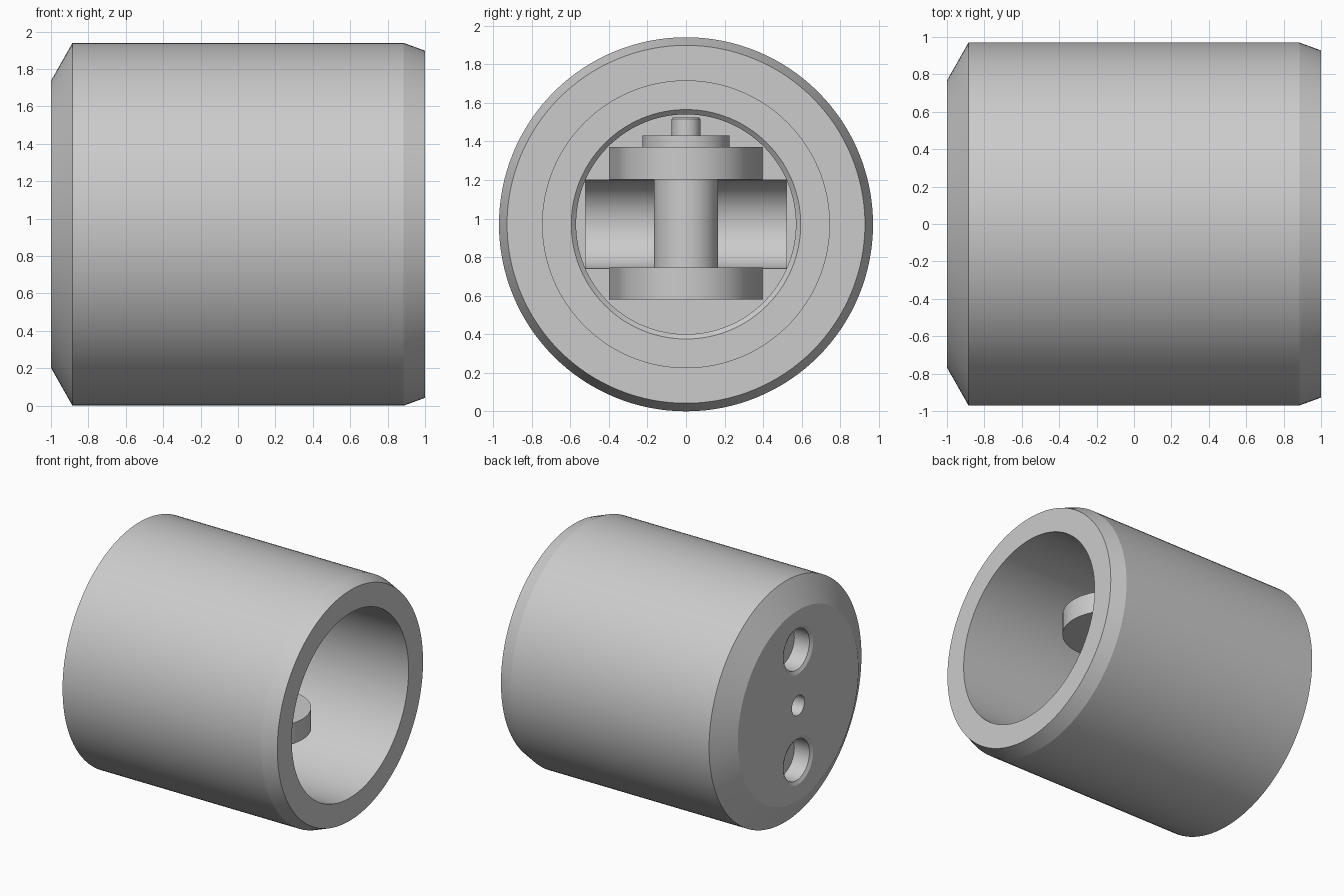
import bpy, bmesh
from math import pi, sin, cos, radians

if "Cube" in bpy.data.objects:
    bpy.data.objects.remove(bpy.data.objects["Cube"])

ZC = 0.97       # height of the main axis
FLOOR = -0.16   # x of the recess floor
PIVOT = 0.225   # x of the pivot pin


def finish(ob, angle=20):
    bpy.ops.object.select_all(action='DESELECT')
    ob.select_set(True)
    bpy.context.view_layer.objects.active = ob
    bpy.ops.object.shade_smooth_by_angle(angle=radians(angle))


def from_bmesh(name, bm):
    bmesh.ops.recalc_face_normals(bm, faces=bm.faces[:])
    me = bpy.data.meshes.new(name)
    bm.to_mesh(me)
    bm.free()
    ob = bpy.data.objects.new(name, me)
    bpy.context.collection.objects.link(ob)
    return ob


def lathe(name, profile, axis='X', loc=(0, 0, ZC), steps=128):
    """Revolve (along, radius) points about the x or z axis."""
    bm = bmesh.new()
    pts = [(a, 0, r) if axis == 'X' else (r, 0, a) for a, r in profile]
    vs = [bm.verts.new(p) for p in pts]
    es = [bm.edges.new(p) for p in zip(vs, vs[1:])]
    ax = (1, 0, 0) if axis == 'X' else (0, 0, 1)
    bmesh.ops.spin(bm, geom=vs + es, cent=(0, 0, 0), axis=ax,
                   angle=2 * pi, steps=steps, use_merge=False)
    bmesh.ops.remove_doubles(bm, verts=bm.verts[:], dist=1e-5)
    bmesh.ops.translate(bm, verts=bm.verts[:], vec=loc)
    return from_bmesh(name, bm)


def prism(name, pts, vec):
    """Extrude a flat outline along a vector."""
    bm = bmesh.new()
    f = bm.faces.new([bm.verts.new(p) for p in pts])
    ext = bmesh.ops.extrude_face_region(bm, geom=[f], use_keep_orig=True)
    moved = [g for g in ext['geom'] if isinstance(g, bmesh.types.BMVert)]
    bmesh.ops.translate(bm, verts=moved, vec=vec)
    return from_bmesh(name, bm)


def cut(ob, cutter):
    cutter.hide_render = True
    mod = ob.modifiers.new("cut", 'BOOLEAN')
    mod.operation, mod.solver, mod.object = 'DIFFERENCE', 'EXACT', cutter
    bpy.context.view_layer.objects.active = ob
    bpy.ops.object.modifier_apply(modifier=mod.name)
    bpy.data.objects.remove(cutter)


# Main sleeve: chamfered drum with a deep stepped bore
body = lathe("sleeve_body", [
    (-1, 0), (-1, 0.767), (-0.885, 0.97), (0.885, 0.97), (1, 0.928),
    (1, 0.744), (-0.06, 0.744), (-0.06, 0.595), (-0.085, 0.57),
    (FLOOR, 0.57), (FLOOR, 0)])

# Half-round channel across the recess floor
arc = [(FLOOR - 0.23 * sin(pi * i / 32), -0.52, ZC + 0.23 * cos(pi * i / 32))
       for i in range(33)]
arc += [(FLOOR + 0.03, -0.52, ZC - 0.23), (FLOOR + 0.03, -0.52, ZC + 0.23)]
cut(body, prism("channel_cutter", arc, (0, 1.04, 0)))

# Back face: two counterbores with softened rims and a centre hole
for s in (-1, 1):
    cut(body, lathe("counterbore_cutter", [
        (-1.05, 0), (-1.05, 0.192), (-1, 0.192), (-0.985, 0.165),
        (-0.85, 0.165), (-0.85, 0)], loc=(0, 0, ZC + s * 0.445), steps=48))
cut(body, lathe("centre_hole_cutter", [
    (-1.05, 0), (-1.05, 0.08), (-0.75, 0.08), (-0.72, 0)], steps=32))
finish(body)

# Screw ends showing in the recess floor
for side, s in (("lower", -1), ("upper", 1)):
    finish(lathe(side + "_screw_end", [
        (FLOOR - 0.05, 0), (FLOOR - 0.05, 0.058), (FLOOR + 0.004, 0.058),
        (FLOOR + 0.004, 0)], loc=(0, 0, ZC + s * 0.45), steps=32))

# Pair of ears carrying the pivot pin: round nose, sides flaring to the base
R = 0.35
outline = [(PIVOT + R * cos(radians(t)), R * sin(radians(t)))
           for t in range(-80, 81, 5)]
outline += [(FLOOR - 0.02, 0.4), (FLOOR - 0.02, -0.4)]
for side, z in (("lower", 0.58), ("upper", 1.203)):
    finish(prism(side + "_ear", [(x, y, z) for x, y in outline], (0, 0, 0.167)), 12)

# Pivot pin with washer head and end stub
finish(lathe("pivot_pin", [
    (0.585, 0), (0.585, 0.167), (1.37, 0.167), (1.37, 0.225), (1.43, 0.225),
    (1.43, 0.075), (1.515, 0.075), (1.525, 0.067), (1.525, 0)],
    axis='Z', loc=(PIVOT, 0, 0), steps=64))
